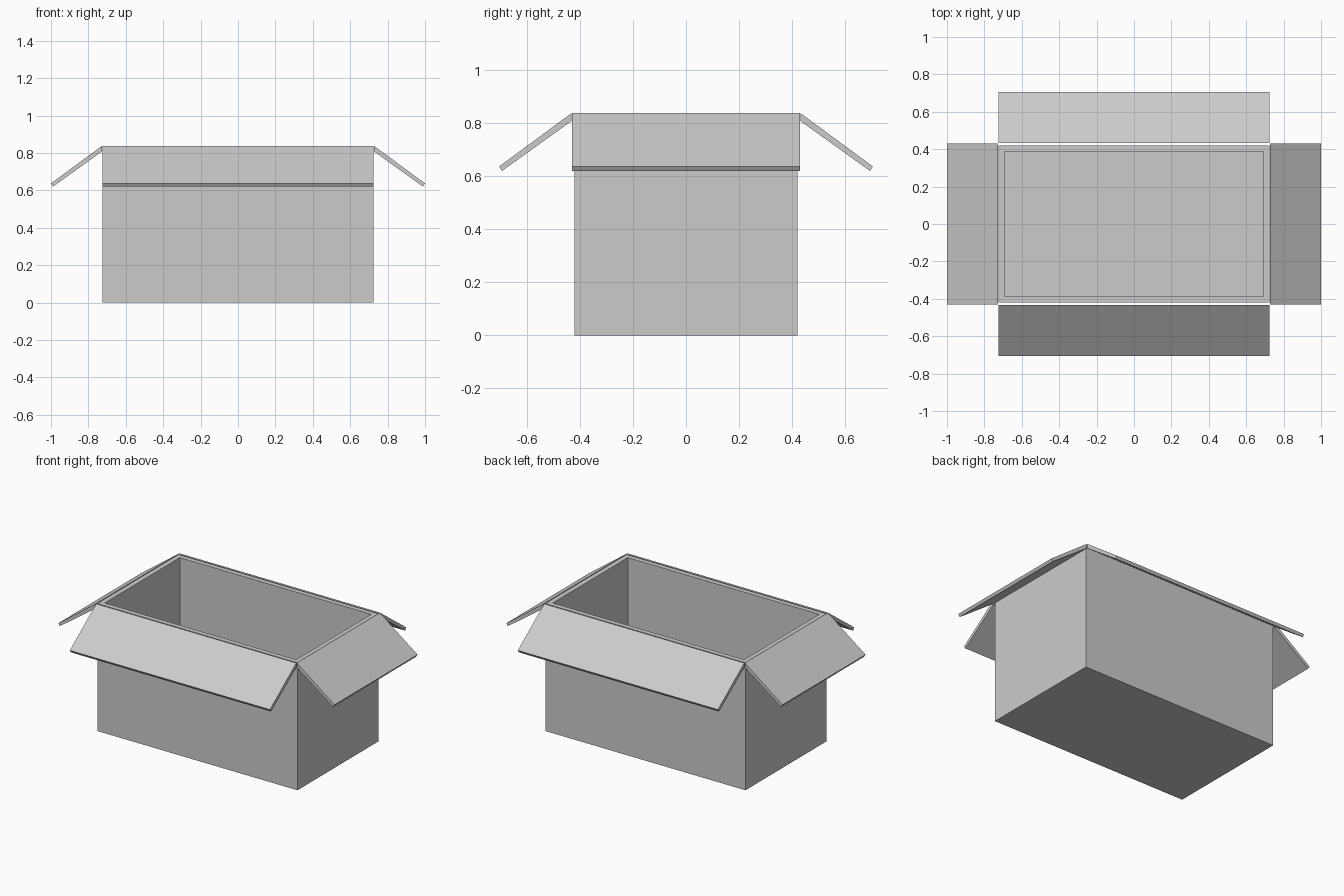
import bpy
import bmesh
from math import radians
from mathutils import Matrix

cube = bpy.data.objects.get("Cube")
if cube:
    bpy.data.objects.remove(cube, do_unlink=True)

# One plain grey for the whole carton
GREY = (0.6, 0.6, 0.6, 1)
grey = bpy.data.materials.new("plain grey")
grey.use_nodes = True
grey.diffuse_color = GREY
grey.node_tree.nodes["Principled BSDF"].inputs["Base Color"].default_value = GREY

HX, HY, H = 0.725, 0.42, 0.835   # half length, half depth, height
WALL = 0.045


def add_object(name, bm):
    bmesh.ops.recalc_face_normals(bm, faces=bm.faces)
    mesh = bpy.data.meshes.new(name)
    bm.to_mesh(mesh)
    bm.free()
    mesh.materials.append(grey)
    obj = bpy.data.objects.new(name, mesh)
    bpy.context.collection.objects.link(obj)
    return obj


# Hollow carton: inset the top face for the rim, then sink it to the floor
bm = bmesh.new()
bmesh.ops.create_cube(bm, size=1)
bmesh.ops.scale(bm, vec=(2 * HX, 2 * HY, H), verts=bm.verts)
bmesh.ops.translate(bm, vec=(0, 0, H / 2), verts=bm.verts)
top = max(bm.faces, key=lambda f: f.calc_center_median().z)
bmesh.ops.inset_region(bm, faces=[top], thickness=WALL)
sunk = bmesh.ops.extrude_discrete_faces(bm, faces=[top])["faces"][0]
bmesh.ops.translate(bm, vec=(0, 0, WALL - H), verts=sunk.verts)
add_object("carton_body", bm)


def flap(name, hinge, half_width, turn):
    """Sloping flap with a plumb hinge end and a square outer end."""
    profile = [(hinge, 0.838), (hinge + 0.273, 0.637),
               (hinge + 0.262, 0.62), (hinge, 0.808)]
    bm = bmesh.new()
    verts = [bm.verts.new((x, -half_width, z)) for x, z in profile]
    face = bm.faces.new(verts)
    grown = bmesh.ops.extrude_face_region(bm, geom=[face])["geom"]
    moved = [v for v in grown if isinstance(v, bmesh.types.BMVert)]
    bmesh.ops.translate(bm, vec=(0, 2 * half_width, 0), verts=moved)
    bmesh.ops.transform(bm, matrix=Matrix.Rotation(radians(turn), 4, "Z"),
                        verts=bm.verts)
    add_object(name, bm)


# Four open flaps
flap("left_flap", HX + 0.002, 0.43, 0)
flap("right_flap", HX + 0.002, 0.43, 180)
flap("back_flap", 0.432, HX, 90)
flap("front_flap", 0.432, HX, -90)
